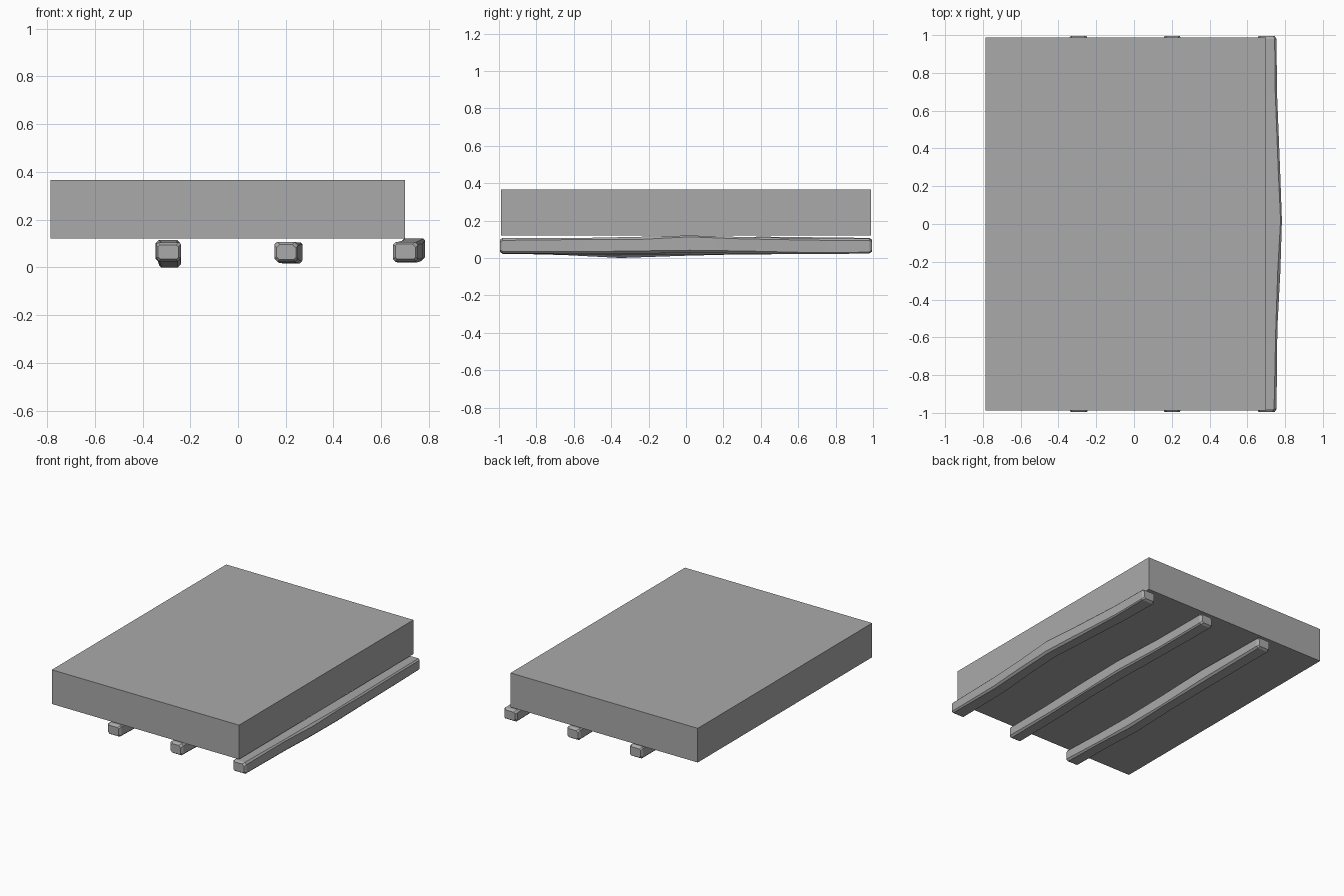
import bpy, bmesh, math, random

cube = bpy.data.objects.get("Cube")
if cube:
    bpy.data.objects.remove(cube, do_unlink=True)

random.seed(4)

grey = bpy.data.materials.new("plain_grey")
grey.use_nodes = True
colour = (0.4, 0.4, 0.4, 1)
grey.diffuse_color = colour
grey.node_tree.nodes["Principled BSDF"].inputs["Base Color"].default_value = colour


def add_object(name, bm):
    bmesh.ops.recalc_face_normals(bm, faces=bm.faces)
    mesh = bpy.data.meshes.new(name)
    bm.to_mesh(mesh)
    bm.free()
    mesh.materials.append(grey)
    obj = bpy.data.objects.new(name, mesh)
    bpy.context.collection.objects.link(obj)
    return obj


# Flat platform slab
def slab(name, low, high):
    bm = bmesh.new()
    bmesh.ops.create_cube(bm, size=1)
    for v in bm.verts:
        v.co = [(a + b) / 2 + c * (b - a) for a, b, c in zip(low, high, v.co)]
    return add_object(name, bm)


# Section of a hewn beam: a rectangle with cut corners
def section(bm, x, y, z, width, height, jitter):
    ring = []
    for sx, sz in ((1, 1), (-1, 1), (-1, -1), (1, -1)):
        cut = 0.011 + random.uniform(-jitter, jitter)
        corner = [(sx * (width / 2 - cut), sz * height / 2),
                  (sx * width / 2, sz * (height / 2 - cut))]
        if sx * sz > 0:
            corner.reverse()
        ring += [bm.verts.new((x + a, y, z + b)) for a, b in corner]
    return ring


# Beam lofted through stations of (y, x shift, centre height, width, height)
def beam(name, x, stations):
    bm = bmesh.new()
    first, last = stations[0], stations[-1]

    def cap(station, direction):
        y, dx, z, w, h = station
        return (y + direction * 0.015, dx, z, w - 0.02, h - 0.02)

    rows = [cap(first, -1)] + stations + [cap(last, 1)]
    rings = [section(bm, x + dx, y, z, w, h, 0.004) for y, dx, z, w, h in rows]
    for a, b in zip(rings, rings[1:]):
        for i in range(len(a)):
            j = (i + 1) % len(a)
            bm.faces.new((a[i], a[j], b[j], b[i]))
    bm.faces.new(rings[0])
    bm.faces.new(rings[-1])
    obj = add_object(name, bm)
    bpy.ops.object.select_all(action="DESELECT")
    obj.select_set(True)
    bpy.context.view_layer.objects.active = obj
    bpy.ops.object.shade_smooth_by_angle(angle=math.radians(25))
    return obj


slab("platform", (-0.785, -0.988, 0.12), (0.70, 0.988, 0.365))

beam("right_beam", -0.292, [
    (-0.98, 0.0, 0.064, 0.105, 0.08),
    (-0.65, 0.003, 0.058, 0.094, 0.085),
    (-0.35, 0.008, 0.044, 0.092, 0.088),
    (0.0, 0.003, 0.058, 0.092, 0.092),
    (0.4, -0.002, 0.068, 0.1, 0.092),
    (0.98, -0.002, 0.066, 0.104, 0.082)])

beam("middle_beam", 0.202, [
    (-0.98, 0.0, 0.064, 0.1, 0.084),
    (-0.6, 0.006, 0.062, 0.095, 0.086),
    (-0.2, 0.02, 0.06, 0.09, 0.088),
    (0.15, 0.022, 0.062, 0.092, 0.086),
    (0.55, 0.006, 0.062, 0.095, 0.084),
    (0.98, 0.0, 0.064, 0.1, 0.08)])

beam("left_beam", 0.702, [
    (-0.98, 0.0, 0.066, 0.105, 0.082),
    (-0.55, 0.008, 0.064, 0.098, 0.086),
    (-0.25, 0.025, 0.068, 0.096, 0.09),
    (0.02, 0.033, 0.074, 0.096, 0.092),
    (0.3, 0.023, 0.068, 0.096, 0.088),
    (0.7, 0.006, 0.062, 0.098, 0.084),
    (0.98, 0.0, 0.064, 0.105, 0.08)])
